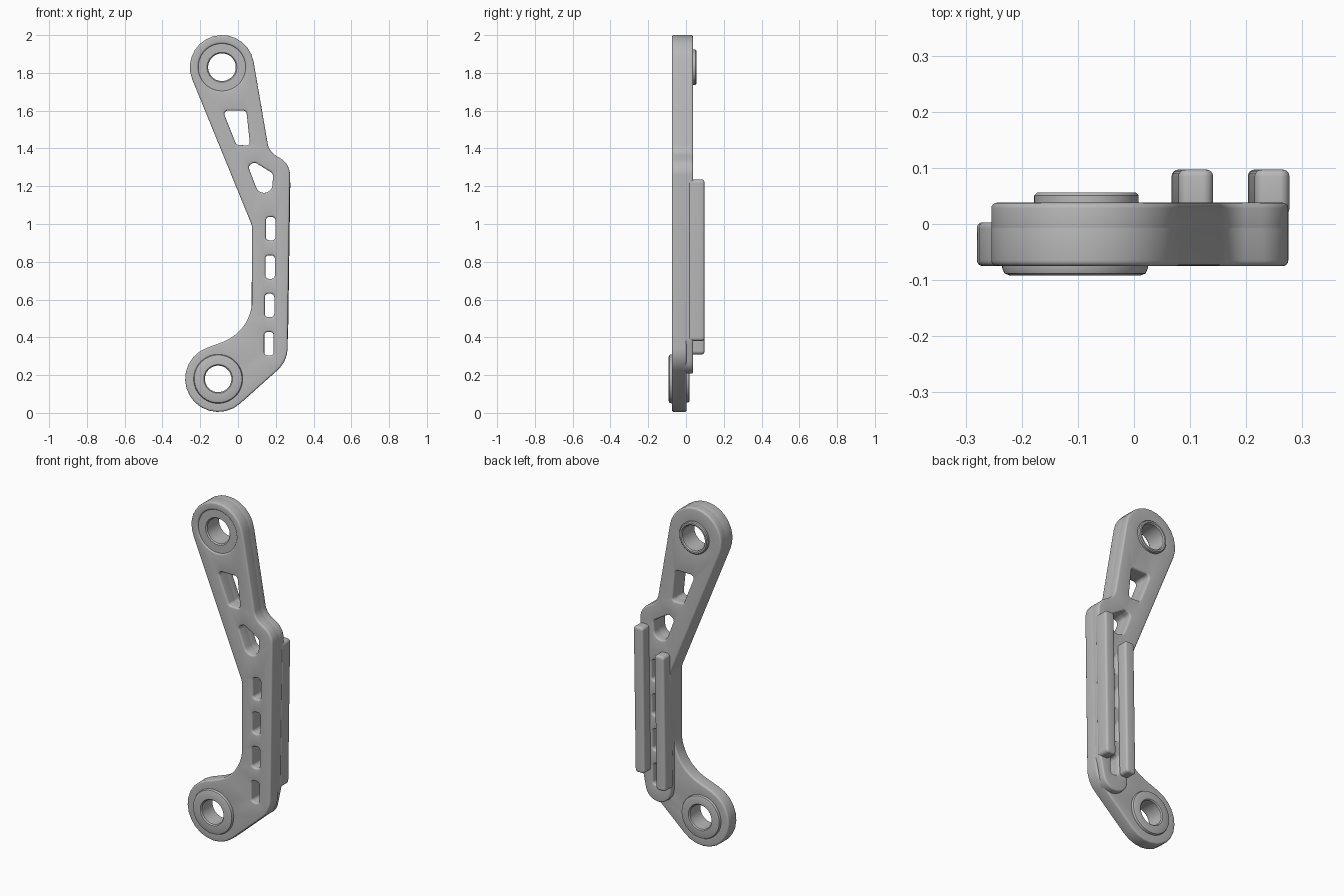
import bpy, bmesh, math
from mathutils import Vector

cube = bpy.data.objects.get("Cube")
if cube:
    bpy.data.objects.remove(cube, do_unlink=True)

grey = bpy.data.materials.new("machined grey")
grey.use_nodes = True
grey.diffuse_color = (0.48, 0.48, 0.48, 1)
grey.node_tree.nodes["Principled BSDF"].inputs["Base Color"].default_value = grey.diffuse_color

TAU = math.tau


def belt(circles, grow=0.0, steps=14):
    """Closed outline of arcs joined by tangents; a negative radius is a concave arc."""
    circles = [(Vector((x, z)), r + grow) for x, z, r in circles]
    if len(circles) == 1:
        c, r = circles[0]
        return [(c.x + r * math.cos(TAU * i / 64), c.y + r * math.sin(TAU * i / 64)) for i in range(64)]
    n = len(circles)
    normals = []
    for i in range(n):
        (c1, r1), (c2, r2) = circles[i], circles[(i + 1) % n]
        d = c2 - c1
        normals.append(math.atan2(d.y, d.x) - math.acos((r1 - r2) / d.length))
    points = []
    for i, (c, r) in enumerate(circles):
        start, end = normals[i - 1], normals[i]
        sweep = (end - start) % TAU if r > 0 else -((start - end) % TAU)
        for s in range(steps + 1):
            a = start + sweep * s / steps
            points.append((c.x + r * math.cos(a), c.y + r * math.sin(a)))
    return points


def bridge(bm, rings, closed=False):
    """Join successive rings of vertices with quads."""
    pairs = list(zip(rings, rings[1:])) + ([(rings[-1], rings[0])] if closed else [])
    for a, b in pairs:
        for i in range(len(a)):
            j = (i + 1) % len(a)
            bm.faces.new((a[i], a[j], b[j], b[i]))


def finish(name, bm):
    bmesh.ops.recalc_face_normals(bm, faces=bm.faces)
    mesh = bpy.data.meshes.new(name)
    bm.to_mesh(mesh)
    bm.free()
    mesh.materials.append(grey)
    obj = bpy.data.objects.new(name, mesh)
    bpy.context.collection.objects.link(obj)
    bpy.ops.object.select_all(action='DESELECT')
    obj.select_set(True)
    bpy.context.view_layer.objects.active = obj
    bpy.ops.object.shade_smooth_by_angle(angle=math.radians(35))
    return obj


def plate(name, outline, holes, y0, y1, round_edge):
    """Flat plate with rounded rims on the outline and on every hole."""
    quarter = [math.pi / 2 * k / 4 for k in range(5)]
    rim = [(round_edge * (1 - math.sin(a)), round_edge * (1 - math.cos(a))) for a in quarter]
    layers = [(inset, y0 + h) for inset, h in rim] + [(inset, y1 - h) for inset, h in reversed(rim)]
    bm = bmesh.new()
    ends = ([], [])
    for shape, sign in [(outline, -1)] + [(h, 1) for h in holes]:
        rings = [[bm.verts.new((x, y, z)) for x, z in belt(shape, sign * inset)] for inset, y in layers]
        bridge(bm, rings)
        ends[0].append(rings[0])
        ends[1].append(rings[-1])
    for loops, normal in zip(ends, ((0, -1, 0), (0, 1, 0))):
        edges = [bm.edges.get((r[i - 1], r[i])) for r in loops for i in range(len(r))]
        bmesh.ops.triangle_fill(bm, edges=edges, use_beauty=True, normal=normal)
    return finish(name, bm)


def bushing(name, cx, cz, profile):
    """Turned ring around the y axis from a closed (radius, y) profile."""
    bm = bmesh.new()
    rings = [[bm.verts.new((x, y, z)) for x, z in belt([(cx, cz, r)])] for r, y in profile]
    bridge(bm, rings, closed=True)
    return finish(name, bm)


def slot(cx, cz, half_w, half_h, r):
    w, h = half_w - r, half_h - r
    return [(cx - w, cz - h, r), (cx + w, cz - h, r), (cx + w, cz + h, r), (cx - w, cz + h, r)]


TOP = (-0.085, 1.83)
FOOT = (-0.105, 0.18)

# Outlines of the arm: upper eye, waist, foot and shoulder
upper_eye = (*TOP, 0.17)
waist = (-0.025, 0.97, -0.1)
shoulder = [(0.175, 1.26, 0.1), (0.246, 1.44, -0.09)]
arm_outline = [upper_eye, waist, (-0.165, 0.60, -0.24), (*FOOT, 0.175), (0.102, 0.345, 0.16)] + shoulder
column_outline = [upper_eye, waist, (0.157, 0.29, 0.083), (0.13, 0.4, 0.132)] + shoulder

# Lightening holes
windows = [slot(0.164 + 0.003 * i, 0.366 + 0.203 * i, 0.025, 0.062, 0.018) for i in range(4)]
windows.append([(-0.054, 1.582, 0.018), (0.004, 1.436, 0.018), (0.044, 1.434, 0.018), (0.028, 1.582, 0.018)])
windows.append([(0.08, 1.298, 0.022), (0.138, 1.21, 0.045), (0.163, 1.255, 0.022), (0.088, 1.302, 0.022)])

# Front plate with the thin foot, and the thicker back layer
plate("arm_plate", arm_outline, windows + [[(*TOP, 0.125)], [(*FOOT, 0.1)]], -0.075, 0.003, 0.01)
plate("arm_back_layer", column_outline, windows + [[(*TOP, 0.078)]], -0.02, 0.038, 0.01)

# Leaning rails on the back
for name, x, z0, z1 in (("inner_rail", 0.067, 0.31, 1.10), ("outer_rail", 0.203, 0.38, 1.235)):
    r, width, lean = 0.018, 0.062, 0.012
    left, right = x + r, x + width - r
    corners = [(left, z0 + r, r), (right, z0 + r, r), (right + lean, z1 - r, r), (left + lean, z1 - r, r)]
    plate(name, corners, [], 0.015, 0.097, 0.012)

# Bushings in the two eyes
bushing("upper_bushing", *TOP, [
    (0.073, -0.06), (0.079, -0.067), (0.13, -0.067), (0.13, -0.03), (0.093, 0.0),
    (0.093, 0.051), (0.088, 0.056), (0.079, 0.056), (0.073, 0.05)])
bushing("lower_bushing", *FOOT, [
    (0.07, -0.085), (0.076, -0.092), (0.116, -0.092), (0.126, -0.088), (0.13, -0.078), (0.13, -0.06),
    (0.125, -0.01), (0.125, 0.01), (0.122, 0.016), (0.115, 0.019), (0.076, 0.019), (0.07, 0.013)])
